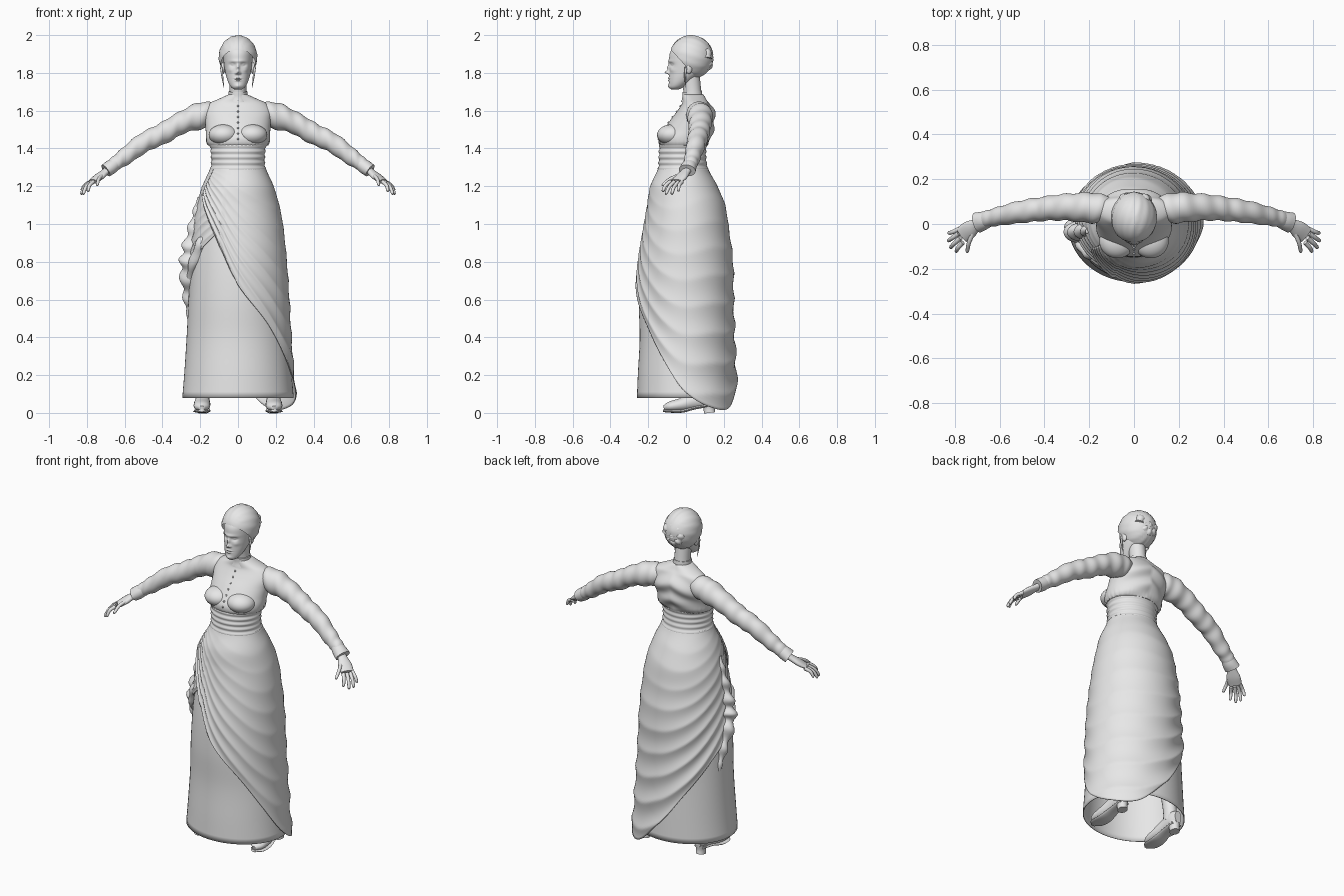
import bpy, bmesh, math
from mathutils import Vector, Matrix

cube = bpy.data.objects.get("Cube")
if cube:
    bpy.data.objects.remove(cube, do_unlink=True)

GREY = (0.8, 0.8, 0.8, 1.0)
grey = bpy.data.materials.new("plain_grey")
grey.use_nodes = True
grey.diffuse_color = GREY
grey.node_tree.nodes["Principled BSDF"].inputs["Base Color"].default_value = GREY


def finish(name, bm, thickness=0):
    """Turn a bmesh into a smooth-shaded object."""
    bmesh.ops.recalc_face_normals(bm, faces=bm.faces)
    mesh = bpy.data.meshes.new(name)
    bm.to_mesh(mesh)
    bm.free()
    mesh.materials.append(grey)
    mesh.shade_smooth()
    mesh.set_sharp_from_angle(angle=math.radians(55))
    obj = bpy.data.objects.new(name, mesh)
    bpy.context.scene.collection.objects.link(obj)
    if thickness:
        solid = obj.modifiers.new("cloth_thickness", "SOLIDIFY")
        solid.thickness = thickness
    return obj


def spline(rows, u):
    """Smoothly interpolate table rows; the first column is the key."""
    last = len(rows) - 1
    i = 0
    while i < last - 1 and u > rows[i + 1][0]:
        i += 1
    a, b = rows[i], rows[i + 1]
    before, after = rows[max(i - 1, 0)], rows[min(i + 2, last)]
    span = b[0] - a[0]
    t = min(max((u - a[0]) / span, 0), 1)
    result = []
    for p, q, r, s in zip(before[1:], a[1:], b[1:], after[1:]):
        start = (r - p) / (b[0] - before[0]) * span
        end = (s - q) / (after[0] - a[0]) * span
        result.append(q + t * (start + t * (3 * (r - q) - 2 * start - end
                                            + t * (2 * (q - r) + start + end))))
    return result


def skin(name, rings, wrap=True, caps=True, thickness=0):
    """Join successive rings of points with quads."""
    bm = bmesh.new()
    loops = [[bm.verts.new(p) for p in ring] for ring in rings]
    count = len(loops[0])
    for low, high in zip(loops, loops[1:]):
        for j in range(count if wrap else count - 1):
            k = (j + 1) % count
            bm.faces.new((low[j], low[k], high[k], high[j]))
    if caps:
        bm.faces.new(loops[0])
        bm.faces.new(loops[-1])
    return finish(name, bm, thickness)


def body_point(rows, z, angle, extra=0):
    """Point on an upright form whose rows are z, half width, front y, back y."""
    half, front, back = spline(rows, z)
    return Vector(((half + extra) * math.cos(angle),
                   (front + back) / 2 + ((back - front) / 2 + extra) * math.sin(angle), z))


def loft(name, rows, steps, sides=64, warp=None, caps=True, thickness=0):
    rings = []
    for i in range(steps + 1):
        z = rows[0][0] + (rows[-1][0] - rows[0][0]) * i / steps
        ring = [body_point(rows, z, math.tau * j / sides) for j in range(sides)]
        rings.append([warp(p) if warp else p for p in ring])
    return skin(name, rings, caps=caps, thickness=thickness)


def tube(name, rows, side=1, sides=16, steps=5, ref=(0, 0, 1), ripple=0, waves=3):
    """Sweep an ellipse along rows of x, y, z, width radius, height radius."""
    table = [(i, *row) for i, row in enumerate(rows)]
    total = (len(rows) - 1) * steps
    samples = [spline(table, i / steps) for i in range(total + 1)]
    rings = []
    for i, (x, y, z, wide, high) in enumerate(samples):
        ahead = Vector(samples[min(i + 1, total)][:3]) - Vector(samples[max(i - 1, 0)][:3])
        across = ahead.cross(Vector(ref)).normalized()
        up = across.cross(ahead).normalized()
        ring = []
        for j in range(sides):
            a = math.tau * j / sides
            swell = 1 + ripple * math.sin(math.tau * waves * i / total + 2 * math.sin(a) + a)
            p = Vector((x, y, z)) + swell * (across * wide * math.cos(a) + up * high * math.sin(a))
            ring.append((p.x * side, p.y, p.z))
        rings.append(ring)
    return skin(name, rings)


def blob(name, loc, size, cut=None, strands=0):
    """Ellipsoid, optionally trimmed by a plane and grooved into strands."""
    bm = bmesh.new()
    bmesh.ops.create_uvsphere(bm, u_segments=48, v_segments=24, radius=1)
    for v in bm.verts:
        v.co *= 1 + strands * math.sin(14 * math.atan2(v.co.z, v.co.x) + 5 * v.co.y)
        v.co = Vector(a * b + c for a, b, c in zip(v.co, size, loc))
    if cut:
        bmesh.ops.bisect_plane(bm, geom=bm.verts[:] + bm.edges[:] + bm.faces[:],
                               plane_co=cut[0], plane_no=cut[1], clear_inner=True)
    return finish(name, bm)


# Underskirt: plain bell, open at the hem
SKIRT = [(0, .305, -.262, .262), (.08, .295, -.26, .255), (.2, .285, -.255, .252),
         (.4, .272, -.245, .246), (.6, .262, -.25, .242), (.8, .25, -.24, .24),
         (1, .23, -.212, .216), (1.1, .211, -.197, .2), (1.2, .182, -.182, .16),
         (1.3, .14, -.14, .108), (1.36, .135, -.138, .1)]
loft("underskirt", SKIRT[1:], 40, caps=False, thickness=.004)

# Overskirt: asymmetric wrap with folds running along its hem
HEM = [(-150, 1.15), (-120, .95), (-90, .68), (-55, .47), (-30, .3), (0, .11), (30, .03),
       (60, .03), (90, .18), (120, .37), (150, .54), (170, .64), (190, .74), (210, .83), (240, .94)]
rows, columns = 90, 150
rings = []
for i in range(rows + 1):
    t = i / rows
    ring = []
    for j in range(columns + 1):
        degrees = HEM[0][0] + 390 * j / columns
        z = 1.3 + (spline(HEM, degrees)[0] - 1.3) * t
        turn = math.radians(degrees)
        phase = 9 * t ** .85 + .5 * math.sin(2 * turn)
        pleat = 1 - abs(math.sin(math.pi * phase))
        depth = t * (.009 + .007 * max(0, math.sin(turn)))
        layer = .006 + .008 * t + (.01 * t if degrees < -110 else 0)
        ring.append(body_point(SKIRT, z, turn, layer + depth * (pleat - .4)))
    rings.append(ring)
skin("draped_overskirt", rings, wrap=False, caps=False, thickness=.005)

# Gathered cascade on the right hip
tube("hip_gather", [(-.205, -.03, 1.14, .012, .012), (-.215, -.03, 1.02, .035, .028),
                    (-.235, -.035, .88, .055, .035), (-.245, -.03, .77, .06, .042),
                    (-.25, .02, .62, .04, .028), (-.255, .05, .49, .01, .01)],
     ref=(0, 1, 0), sides=24, steps=12, ripple=.2, waves=7)
tube("hip_fold", [(-.16, -.13, .97, .012, .012), (-.2, -.13, .88, .03, .025),
                  (-.24, -.08, .77, .025, .022), (-.265, 0, .66, .015, .012)],
     ref=(0, 1, 0), steps=8, ripple=.15)

# Sash with horizontal tucks
SASH = [(1.27, .152, -.15, .122), (1.32, .142, -.145, .11), (1.38, .144, -.143, .106),
        (1.44, .152, -.138, .112)]
loft("waist_sash", SASH, 32, caps=False,
     warp=lambda p: Vector((p.x, p.y, p.z)) + Vector((p.x, p.y, 0)) * .02 * math.sin(p.z * 210))

# Bodice with overhanging hem, bust and back creases
BODICE = [(1.415, .157, -.138, .116), (1.43, .166, -.145, .125), (1.46, .17, -.143, .132),
          (1.5, .171, -.118, .145), (1.55, .175, -.083, .153), (1.6, .178, -.045, .147),
          (1.64, .15, -.02, .128), (1.663, .1, -.018, .108), (1.685, .052, -.018, .09)]


def crease(p):
    back = max(0, p.y)
    puff = .05 * math.sin(60 * p.z + 25 * abs(p.x)) * back
    gather = .003 * math.sin(40 * math.atan2(p.y, p.x)) * max(0, 1 - (p.z - 1.41) * 20)
    return p + Vector((p.x * gather * 6, puff + gather, 0))


loft("bodice", BODICE, 40, sides=96, warp=crease)
for i in range(8):
    z = 1.45 + i * .029
    blob("bodice_button", body_point(BODICE, z, -math.pi / 2), (.005, .006, .005))

# Collar and neck
tube("neck", [(0, .04, 1.62, .05, .052), (0, .034, 1.7, .044, .047), (0, .022, 1.79, .045, .05)],
     ref=(0, 1, 0), sides=32)
tube("collar", [(0, .036, 1.65, .062, .062), (0, .034, 1.675, .052, .054),
                (0, .032, 1.702, .05, .052)], ref=(0, 1, 0), sides=32)

# Head: smooth loft with facial relief pushed in and out
HEAD = [(1.712, .018, -.078, -.04), (1.722, .034, -.088, -.015), (1.74, .047, -.09, .01),
        (1.77, .059, -.09, .05), (1.8, .067, -.089, .085), (1.84, .074, -.088, .11),
        (1.88, .077, -.089, .12), (1.91, .077, -.083, .12), (1.94, .07, -.062, .11),
        (1.97, .045, -.025, .08)]
# x, z, spread x, spread z, outward push
RELIEF = [(0, 1.803, .009, .009, .024), (0, 1.828, .008, .017, .012), (0, 1.862, .04, .009, .005),
          (.011, 1.798, .006, .006, .007), (.03, 1.843, .014, .01, -.012),
          (.03, 1.844, .009, .006, .007), (0, 1.772, .016, .004, .006),
          (0, 1.76, .014, .004, .006), (0, 1.766, .018, .002, -.004),
          (0, 1.731, .016, .01, .006), (.042, 1.815, .014, .012, .004)]


def carve(p):
    push = 0
    if p.y < 0:
        for x, z, wide, tall, amount in RELIEF:
            push += amount * math.exp(-((abs(p.x) - x) / wide) ** 2 - ((p.z - z) / tall) ** 2)
    return Vector((p.x, p.y - push, p.z))


loft("head", HEAD, 110, sides=160, warp=carve)

# Hair swept into a coiled bun
blob("hair", (0, .028, 1.884), (.102, .116, .115), strands=.012,
     cut=((0, -.08, 1.922), (0, 1.09, 1)))
coil = []
for i in range(15):
    a = math.tau * i / 12
    r = .055 - .0025 * i
    coil.append((r * math.cos(a), .11 - .1 * r * math.sin(a), 1.875 + r * math.sin(a), .026, .026))
tube("bun_coil", coil, ref=(0, 1, 0), ripple=.12, waves=9)
blob("bun_centre", (0, .125, 1.875), (.025, .02, .025), strands=.08)

# Paired parts, mirrored left and right
for side, label in ((1, "left"), (-1, "right")):
    blob(label + "_bust", (side * .075, -.075, 1.472), (.08, .078, .055))
    blob(label + "_ear", (side * .08, .015, 1.825), (.012, .018, .03))
    tube(label + "_loose_lock", [(.088, 0, 1.83, .007, .007), (.083, -.005, 1.78, .005, .005),
                                 (.074, 0, 1.72, .001, .001)], side, sides=8, ref=(0, 1, 0))
    # Sleeve, cuff and hand
    tube(label + "_sleeve", [(.1, .065, 1.59, .055, .05), (.19, .072, 1.575, .068, .07),
                             (.3, .075, 1.535, .06, .057), (.4, .068, 1.478, .054, .055),
                             (.5, .055, 1.43, .05, .051), (.6, .035, 1.355, .042, .044),
                             (.665, .02, 1.31, .036, .034)],
         side, sides=32, steps=10, ripple=.05, waves=8)
    tube(label + "_cuff", [(.648, .024, 1.32, .036, .034), (.675, .014, 1.3, .042, .038),
                           (.7, .006, 1.283, .046, .036)], side, sides=24)
    tube(label + "_palm", [(.66, .018, 1.31, .026, .02), (.7, 0, 1.278, .026, .018),
                           (.735, -.025, 1.25, .039, .018), (.768, -.05, 1.225, .038, .013)], side)
    fingers = [("index", (.765, -.082, 1.225), (.796, -.125, 1.172)),
               ("middle", (.775, -.062, 1.223), (.822, -.108, 1.158)),
               ("ring", (.782, -.042, 1.221), (.832, -.077, 1.158)),
               ("little", (.78, -.022, 1.223), (.83, -.042, 1.175)),
               ("thumb", (.715, -.03, 1.26), (.747, -.128, 1.205))]
    for finger, base, tip in fingers:
        base, tip = Vector(base), Vector(tip)
        middle = base.lerp(tip, .5) + Vector((.006, -.004, .006))
        tube(f"{label}_{finger}_finger",
             [(*base, .011, .011), (*middle, .0095, .0095), (*base.lerp(tip, .92), .008, .008),
              (*tip, .002, .002)], side, sides=10)
    # Heeled shoe
    tube(label + "_shoe", [(.192, -.118, .026, .014, .012), (.192, -.085, .034, .04, .026),
                           (.19, -.02, .045, .044, .035), (.188, .05, .066, .037, .045),
                           (.187, .115, .08, .035, .05), (.187, .155, .08, .022, .035)],
         side, sides=24)
    tube(label + "_sole", [(.192, -.122, .012, .016, .007), (.192, -.085, .009, .043, .008),
                           (.19, -.02, .01, .045, .009), (.188, .05, .028, .036, .009),
                           (.187, .14, .043, .034, .009)], side, sides=16)
    tube(label + "_heel", [(.187, .125, 0, .027, .03), (.187, .122, .025, .027, .03),
                           (.187, .12, .055, .034, .036)], side, ref=(0, 1, 0))
    tube(label + "_ankle", [(.187, .09, .08, .038, .048), (.185, .085, .16, .036, .04),
                            (.17, .07, .4, .05, .05)], side, ref=(0, 1, 0))
